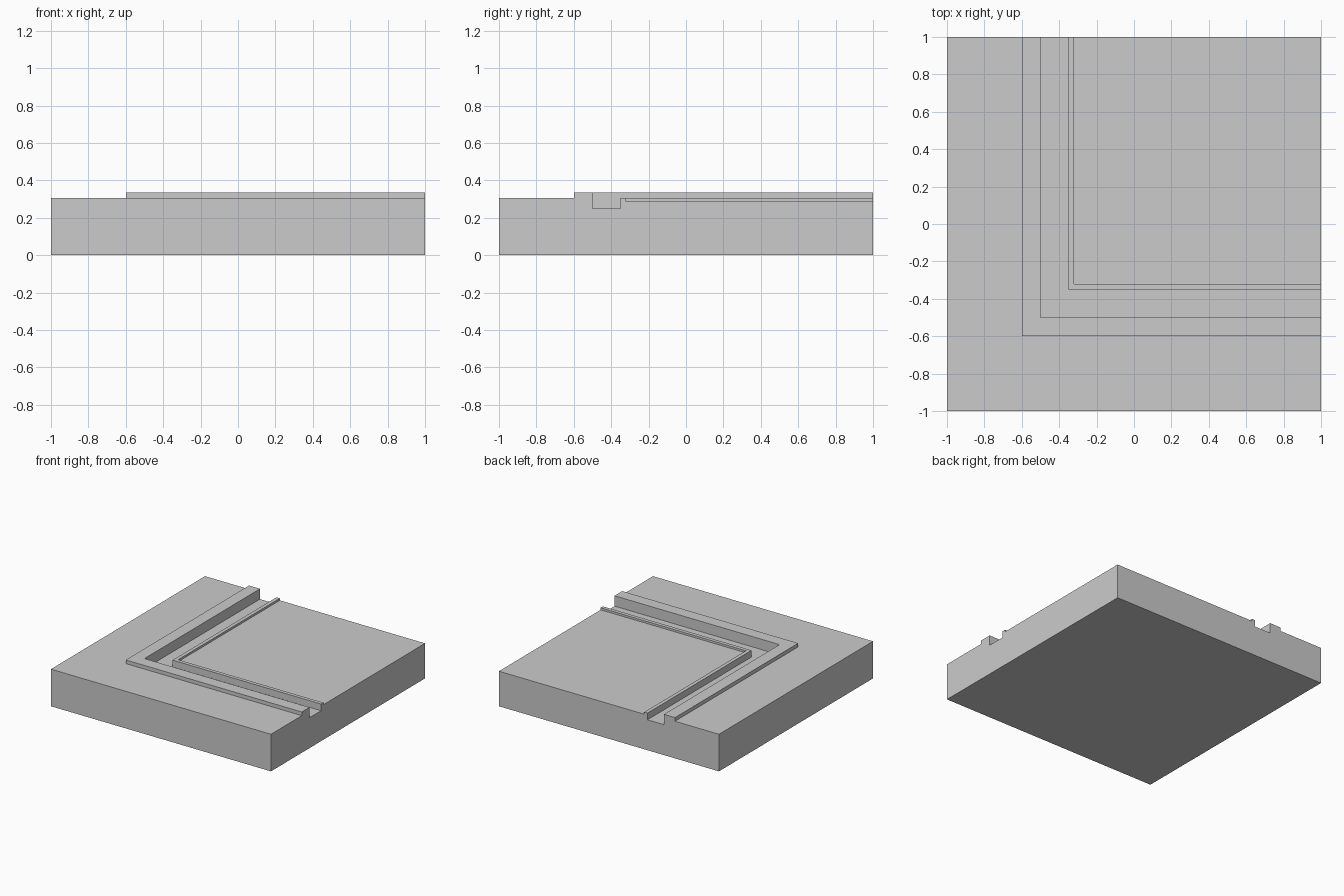
import bpy, bmesh

if "Cube" in bpy.data.objects:
    bpy.data.objects.remove(bpy.data.objects["Cube"])

# Stepped cross-section: (distance coordinate from the outer corner, height)
PROFILE = [(-1, 0), (-1, 0.305),            # outer wall
           (-0.6, 0.305), (-0.6, 0.335),    # outer ground, kerb face
           (-0.5, 0.335), (-0.5, 0.25),     # kerb top, channel wall
           (-0.35, 0.25), (-0.35, 0.305),   # channel floor, lip face
           (-0.32, 0.305), (-0.32, 0.288)]  # lip top, step to inner ground

bm = bmesh.new()

# Sweep the profile around the L-shaped corner with a mitre
rings = [[bm.verts.new(p) for p in ((d, 1, z), (d, d, z), (1, d, z))]
         for d, z in PROFILE]
for a, b in zip(rings, rings[1:]):
    for i in range(2):
        bm.faces.new((a[i], a[i + 1], b[i + 1], b[i]))

# Inner ground, underside and the two cut ends
top = bm.verts.new((1, 1, PROFILE[-1][1]))
base = bm.verts.new((1, 1, 0))
bm.faces.new(rings[-1] + [top])
bm.faces.new(rings[0] + [base])
for side in (0, 2):
    bm.faces.new([r[side] for r in rings] + [top, base])

bmesh.ops.recalc_face_normals(bm, faces=bm.faces)
mesh = bpy.data.meshes.new("corner_tile")
bm.to_mesh(mesh)
bm.free()
bpy.context.collection.objects.link(bpy.data.objects.new("corner_tile", mesh))
